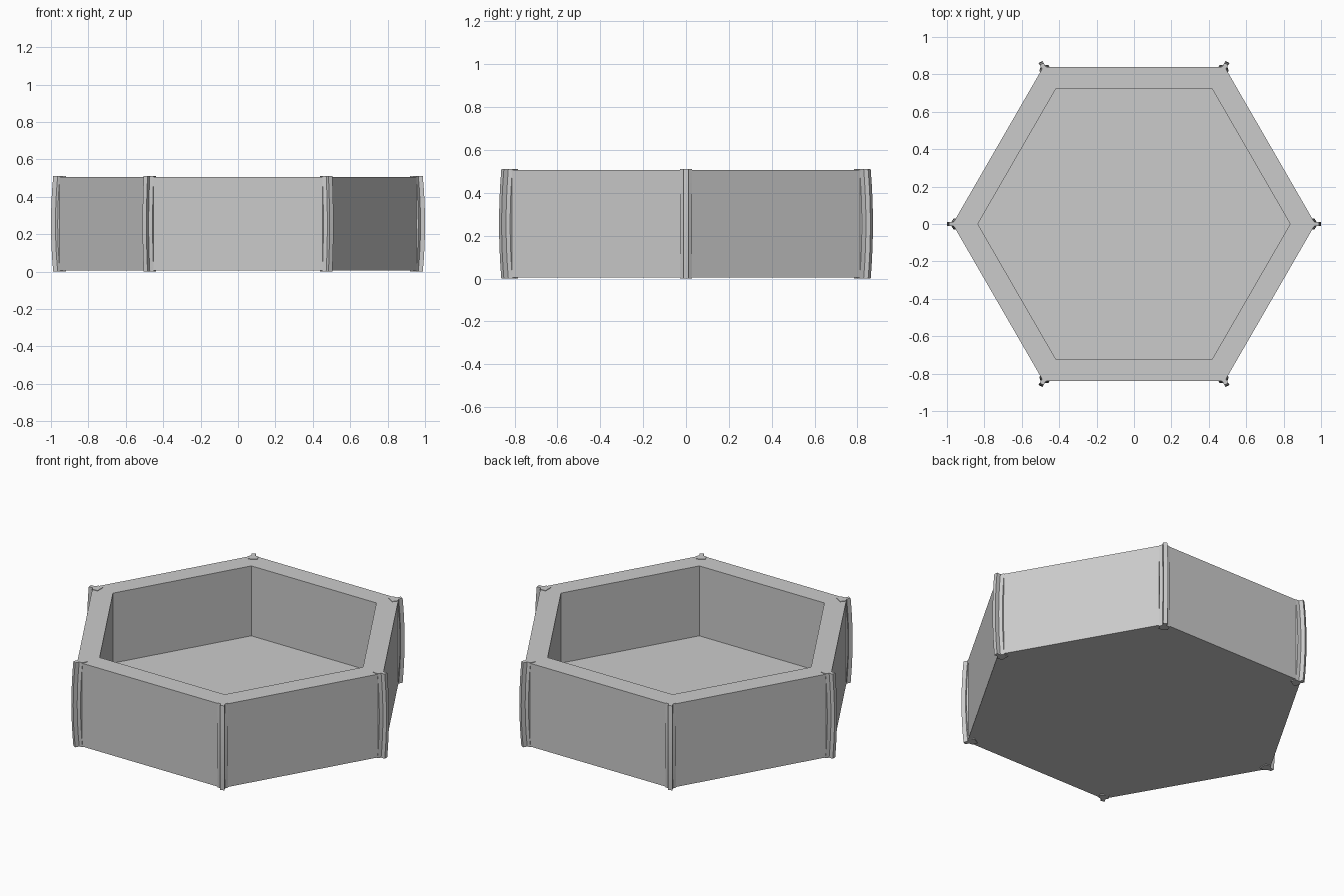
import bpy, bmesh, math
from mathutils import Matrix

if "Cube" in bpy.data.objects:
    bpy.data.objects.remove(bpy.data.objects["Cube"])


def loft(bm, rings):
    """Skin a list of closed rings and cap both ends."""
    rows = [[bm.verts.new(p) for p in ring] for ring in rings]
    n = len(rows[0])
    for a, b in zip(rows, rows[1:]):
        for i in range(n):
            j = (i + 1) % n
            bm.faces.new((a[i], a[j], b[j], b[i]))
    bm.faces.new(rows[0][::-1])
    bm.faces.new(rows[-1])


def make_object(name, bm):
    bmesh.ops.recalc_face_normals(bm, faces=bm.faces[:])
    mesh = bpy.data.meshes.new(name)
    bm.to_mesh(mesh)
    bm.free()
    obj = bpy.data.objects.new(name, mesh)
    bpy.context.collection.objects.link(obj)
    return obj


def hexagon(r, z):
    return [(r * math.cos(math.radians(60 * i)), r * math.sin(math.radians(60 * i)), z)
            for i in range(6)]


# hexagonal tray: outer wall, rim, inner wall and floor
bm = bmesh.new()
loft(bm, [hexagon(0.97, 0.005), hexagon(0.97, 0.507),
          hexagon(0.835, 0.507), hexagon(0.835, 0.085)])
make_object("hexagonal_tray", bm)

# corner ribs: flared base, thin blade, outer edge bowed at mid height
half = [(0.92, 0.025), (0.952, 0.029), (0.964, 0.012), (0.988, 0.012)]
section = [(x, -y) for x, y in half] + half[::-1]
height, steps = 0.51, 8
rings = []
for k in range(steps + 1):
    t = k / steps
    bow = 0.012 * (1 - (2 * t - 1) ** 2)
    rings.append([(x + (bow if x > 0.93 else 0), y, height * t) for x, y in section])

for i in range(6):
    bm = bmesh.new()
    loft(bm, rings)
    bmesh.ops.transform(bm, matrix=Matrix.Rotation(math.radians(60 * i), 4, 'Z'),
                        verts=bm.verts[:])
    rib = make_object(f"corner_rib_{i + 1}", bm)
    bpy.ops.object.select_all(action='DESELECT')
    rib.select_set(True)
    bpy.context.view_layer.objects.active = rib
    bpy.ops.object.shade_smooth_by_angle(angle=math.radians(20))
